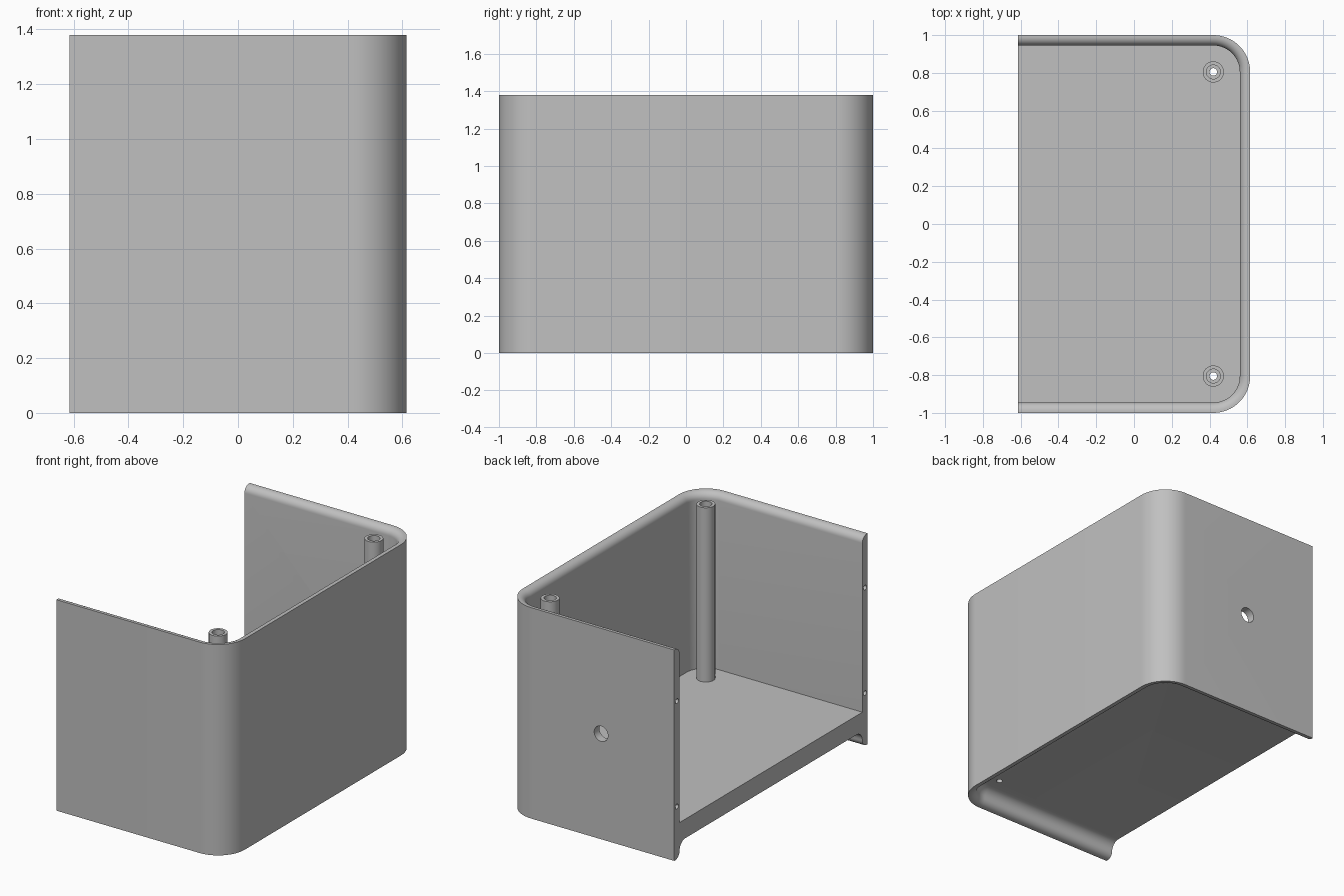
import bpy, bmesh, math

# Remove the default cube
cube = bpy.data.objects.get("Cube")
if cube:
    bpy.data.objects.remove(cube, do_unlink=True)

HALF_X, HALF_Y, HEIGHT = 0.615, 1.0, 1.38
WALL, CORNER = 0.055, 0.195
FLOOR_TOP, FLOOR_BOTTOM = 0.23, 0.105
ROUND, FILLET = 0.045, 0.06
POST_X, POST_Y, POST_TOP = HALF_X - CORNER, HALF_Y - CORNER, 1.37

grey = bpy.data.materials.new("plain grey")
grey.use_nodes = True
colour = (0.53, 0.53, 0.53, 1)
grey.diffuse_color = colour
grey.node_tree.nodes["Principled BSDF"].inputs["Base Color"].default_value = colour


def arc(cx, cy, r, start, end, steps):
    """Points along an arc, angles in degrees."""
    angles = [math.radians(start + (end - start) * i / steps) for i in range(steps + 1)]
    return [(cx + r * math.cos(a), cy + r * math.sin(a)) for a in angles]


def wall_path(inset):
    """U-shaped plan line, open towards -x, moved inwards by inset."""
    r = CORNER - inset
    return ([(-HALF_X, inset - HALF_Y)]
            + arc(POST_X, -POST_Y, r, -90, 0, 16)
            + arc(POST_X, POST_Y, r, 0, 90, 16)
            + [(-HALF_X, HALF_Y - inset)])


def cylinder(name, radius, depth, location, rotation=(0, 0, 0), sides=40):
    bpy.ops.mesh.primitive_cylinder_add(vertices=sides, radius=radius, depth=depth,
                                        location=location, rotation=rotation)
    obj = bpy.context.object
    obj.name = name
    obj.data.materials.append(grey)
    return obj


def cut(target, cutter):
    """Subtract the cutter from the target and discard it."""
    cutter.hide_render = True
    mod = target.modifiers.new("cut", "BOOLEAN")
    mod.operation, mod.solver, mod.object = "DIFFERENCE", "EXACT", cutter
    bpy.context.view_layer.objects.active = target
    bpy.ops.object.modifier_apply(modifier=mod.name)
    bpy.data.objects.remove(cutter, do_unlink=True)


def smooth(obj):
    bpy.ops.object.select_all(action="DESELECT")
    obj.select_set(True)
    bpy.context.view_layer.objects.active = obj
    bpy.ops.object.shade_smooth_by_angle(angle=math.radians(30))


# Wall section as (inset, z): floor edge, rounded rim, outer face, rounded lip, underside fillet
section = [(WALL, FLOOR_TOP)]
section += arc(WALL - ROUND, HEIGHT - ROUND, ROUND, 0, 90, 8)
section += [(0, HEIGHT), (0, 0)]
section += arc(WALL - ROUND, ROUND, ROUND, -90, 0, 8)
section += arc(WALL + FILLET, FLOOR_BOTTOM - FILLET, FILLET, 180, 90, 8)[1:]

# Shell: sweep the section round the plan, then close floor, underside and open end
bm = bmesh.new()
rings = [[bm.verts.new((x, y, z)) for x, y in wall_path(d)] for d, z in section]
for low, high in zip(rings, rings[1:]):
    for i in range(len(low) - 1):
        bm.faces.new((low[i], low[i + 1], high[i + 1], high[i]))
bm.faces.new(rings[0])
bm.faces.new(rings[-1])
bm.faces.new([r[0] for r in rings] + [r[-1] for r in reversed(rings)])
bmesh.ops.recalc_face_normals(bm, faces=bm.faces)
mesh = bpy.data.meshes.new("shell")
bm.to_mesh(mesh)
bm.free()
mesh.materials.append(grey)
shell = bpy.data.objects.new("shell", mesh)
bpy.context.collection.objects.link(shell)

# Cable hole through the back wall
cut(shell, cylinder("cable_cutter", 0.05, 0.3, (-0.085, HALF_Y, HEIGHT / 2),
                    (math.pi / 2, 0, 0)))

for side, label in ((-1, "front"), (1, "back")):
    # Small blind screw holes in the open wall ends
    for z in (HEIGHT / 4, HEIGHT * 3 / 4):
        cut(shell, cylinder("end_cutter", 0.016, 0.2,
                            (-HALF_X, side * (HALF_Y - WALL / 2), z),
                            (0, math.pi / 2, 0), 20))
    # Screw hole through the floor
    spot = (POST_X, side * POST_Y)
    cut(shell, cylinder("floor_cutter", 0.02, 0.4, (*spot, 0.16), sides=24))

    # Screw post with a through bore and a wider socket at the top
    base = FLOOR_TOP - 0.01
    post = cylinder(label + "_post", 0.056, POST_TOP - base, (*spot, (POST_TOP + base) / 2))
    cut(post, cylinder("bore_cutter", 0.02, 3, (*spot, HEIGHT / 2), sides=24))
    cut(post, cylinder("socket_cutter", 0.037, 0.24, (*spot, POST_TOP), sides=32))
    smooth(post)

smooth(shell)
